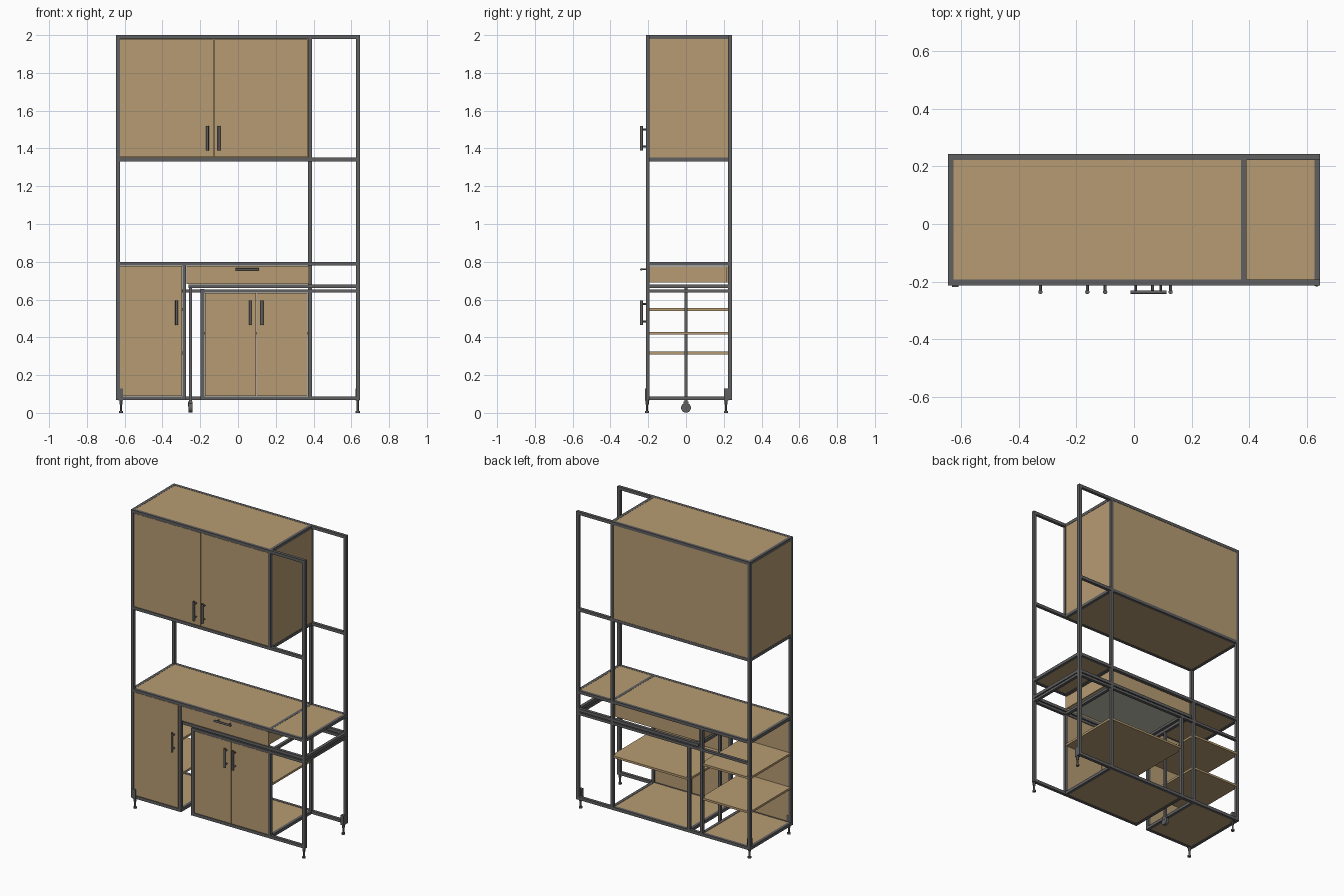
import bpy, math
from mathutils import Vector

if "Cube" in bpy.data.objects:
    bpy.data.objects.remove(bpy.data.objects["Cube"])

def mat(name, c):
    m = bpy.data.materials.new(name)
    m.diffuse_color = (*c, 1)
    m.use_nodes = True
    m.node_tree.nodes["Principled BSDF"].inputs["Base Color"].default_value = m.diffuse_color
    return m

STEEL = mat("dark grey steel", (0.115, 0.115, 0.12))
WOOD = mat("tan wood", (0.47, 0.33, 0.17))
PALE = mat("pale grey board", (0.55, 0.55, 0.47))

def box(name, x, y, z, m):
    """Box from (min, max) ranges."""
    bpy.ops.mesh.primitive_cube_add(size=1)
    o = bpy.context.object
    o.name = name
    for v in o.data.vertices:
        v.co = [(r[0] + r[1]) / 2 + c * (r[1] - r[0]) for r, c in zip((x, y, z), v.co)]
    o.data.materials.append(m)
    return o

def rod(name, a, b, r, m=STEEL, n=16):
    a, b = Vector(a), Vector(b)
    bpy.ops.mesh.primitive_cylinder_add(vertices=n, radius=r, depth=(b - a).length, location=(a + b) / 2)
    o = bpy.context.object
    o.name = name
    o.rotation_euler = (b - a).to_track_quat('Z', 'Y').to_euler()
    o.data.materials.append(m)
    bpy.ops.object.shade_smooth_by_angle()
    return o

T = 0.02                      # steel tube size
L, R, M = -0.646, 0.626, 0.371   # tube left edges: left, right, cabinet side
A, B = -0.294, -0.198         # uprights beside the rolling leg slot
F, K = -0.213, 0.223          # tube front edges: front row, back row
YF, YB = F, K + T
TOP, SHELF, DESK, BASE = 1.98, 1.332, 0.78, 0.067

def post(x, y, z0, z1):
    box("post", (x, x + T), (y, y + T), (z0, z1), STEEL)

def rail_x(x0, x1, y, z, h=T):
    box("cross_rail", (x0, x1), (y, y + T), (z, z + h), STEEL)

def rail_y(x, z, h=T):
    box("side_rail", (x, x + T), (F + T, K), (z, z + h), STEEL)

# full-height corner posts and intermediate uprights
for y in (F, K):
    post(L, y, BASE, 2.0)
    post(R, y, BASE, 2.0)
    post(A, y, BASE, DESK)
    post(B, y, BASE, 0.655)
post(M, K, BASE, 2.0)
post(M, F, SHELF, 2.0)
post(M, F, BASE, 0.655)

# long horizontal rails
for z in (TOP, SHELF, DESK):
    for y in (F, K):
        rail_x(L + T, R, y, z)
rail_x(L + T, R, K, BASE)
rail_x(L + T, A, F, BASE)
rail_x(B + T, R, F, BASE)
rail_x(B, R, F, 0.637, 0.017)
rail_x(L + T, R, K, 0.637, 0.017)

# depth rails
for z in (TOP, SHELF, DESK, BASE):
    for x in (L, M):
        rail_y(x, z)
rail_y(R, DESK)
for x in (A, B):
    rail_y(x, BASE)
for x in (B, M, R):
    rail_y(x, 0.637, 0.017)

# rolling pull-out frame with one central leg on a castor
for y in (F, K):
    rail_x(-0.262, R + T, y, 0.66)
for x in (-0.262, R):
    rail_y(x, 0.66)
box("rolling_leg", (-0.26, -0.244), (-0.008, 0.008), (0.05, 0.66), STEEL)
rod("castor_wheel", (-0.262, 0, 0.027), (-0.242, 0, 0.027), 0.026, n=24)
box("castor_fork", (-0.264, -0.24), (-0.012, 0.012), (0.035, 0.06), STEEL)

# upper cabinet panels
lo, hi = L + T, M
d = (F + T, K)
box("upper_top", (lo, hi), d, (1.985, 1.999), WOOD)
box("upper_bottom", (lo, hi), d, (SHELF + 0.002, SHELF + 0.017), WOOD)
box("upper_back", (lo, hi), (YB - 0.016, YB - 0.002), (SHELF + T, TOP), WOOD)
for x in (L + 0.002, M + 0.004):
    box("upper_side", (x, x + 0.014), d, (SHELF + T, TOP), WOOD)

# worktop
box("worktop", (L + T, R), d, (0.784, 0.799), WOOD)

# lower cabinet bases and shelves
box("left_base", (L + T, A), d, (0.07, 0.085), WOOD)
box("right_base", (B + T, M), d, (0.07, 0.085), WOOD)
for z in (0.31, 0.54):
    box("left_shelf", (L + 0.004, A + T - 0.004), (F + T, YB - 0.004), (z, z + 0.014), WOOD)
box("right_shelf", (B + 0.004, M + T - 0.004), (F + T, YB - 0.004), (0.415, 0.429), WOOD)

# drawer
dx0, dx1 = A + T + 0.002, M + 0.004
box("drawer_front", (dx0, dx1), (F + 0.002, F + 0.017), (0.682, 0.778), WOOD)
box("drawer_back", (dx0 + 0.012, dx1 - 0.01), (K - 0.008, K + 0.006), (0.69, 0.775), WOOD)
for x in (dx0 + 0.012, dx1 - 0.014):
    box("drawer_side", (x, x + 0.014), (F + 0.017, K - 0.008), (0.69, 0.775), WOOD)
box("drawer_bottom", (dx0 + 0.026, dx1 - 0.014), (F + 0.017, K - 0.008), (0.69, 0.696), PALE)

# doors
g = 0.002
for name, x0, x1, z0, z1 in (
        ("upper_left_door", lo + g, -0.130, SHELF + T + g, TOP - g),
        ("upper_right_door", -0.126, M - g, SHELF + T + g, TOP - g),
        ("lower_left_door", lo + g, A - g, BASE + T + g, DESK - g),
        ("lower_middle_door", B + T + g, 0.094, BASE + T + g, 0.635),
        ("lower_right_door", 0.098, M - g, BASE + T + g, 0.635)):
    box(name, (x0, x1), (F + 0.002, F + 0.017), (z0, z1), WOOD)

# bar handles on two stand-offs
def handle(a, b, r):
    a, b = Vector(a), Vector(b)
    rod("handle_bar", a, b, r)
    for t in (0.15, 0.85):
        p = a.lerp(b, t)
        rod("handle_standoff", p, (p.x, F + 0.003, p.z), r * 0.7, n=12)

for x, z in ((-0.162, 1.39), (-0.1, 1.39), (-0.325, 0.465), (0.065, 0.465), (0.127, 0.465)):
    handle((x, -0.236, z), (x, -0.236, z + 0.13), 0.0075)
handle((-0.012, -0.237, 0.76), (0.112, -0.237, 0.76), 0.006)

# adjustable feet, sockets behind the rear and left posts
for x in (-0.62, 0.634):
    for y in (-0.206, 0.212):
        rod("foot_stem", (x, y, 0.008), (x, y, 0.075), 0.006, n=12)
        rod("foot_pad", (x, y, 0), (x, y, 0.01), 0.011)
        rod("foot_nut", (x, y, 0.045), (x, y, 0.067), 0.009, n=6)
        if y > 0 or x < 0:
            box("foot_socket", (x - 0.012, x + 0.01), (y - 0.012, y + 0.012), (0.065, 0.13), STEEL)
